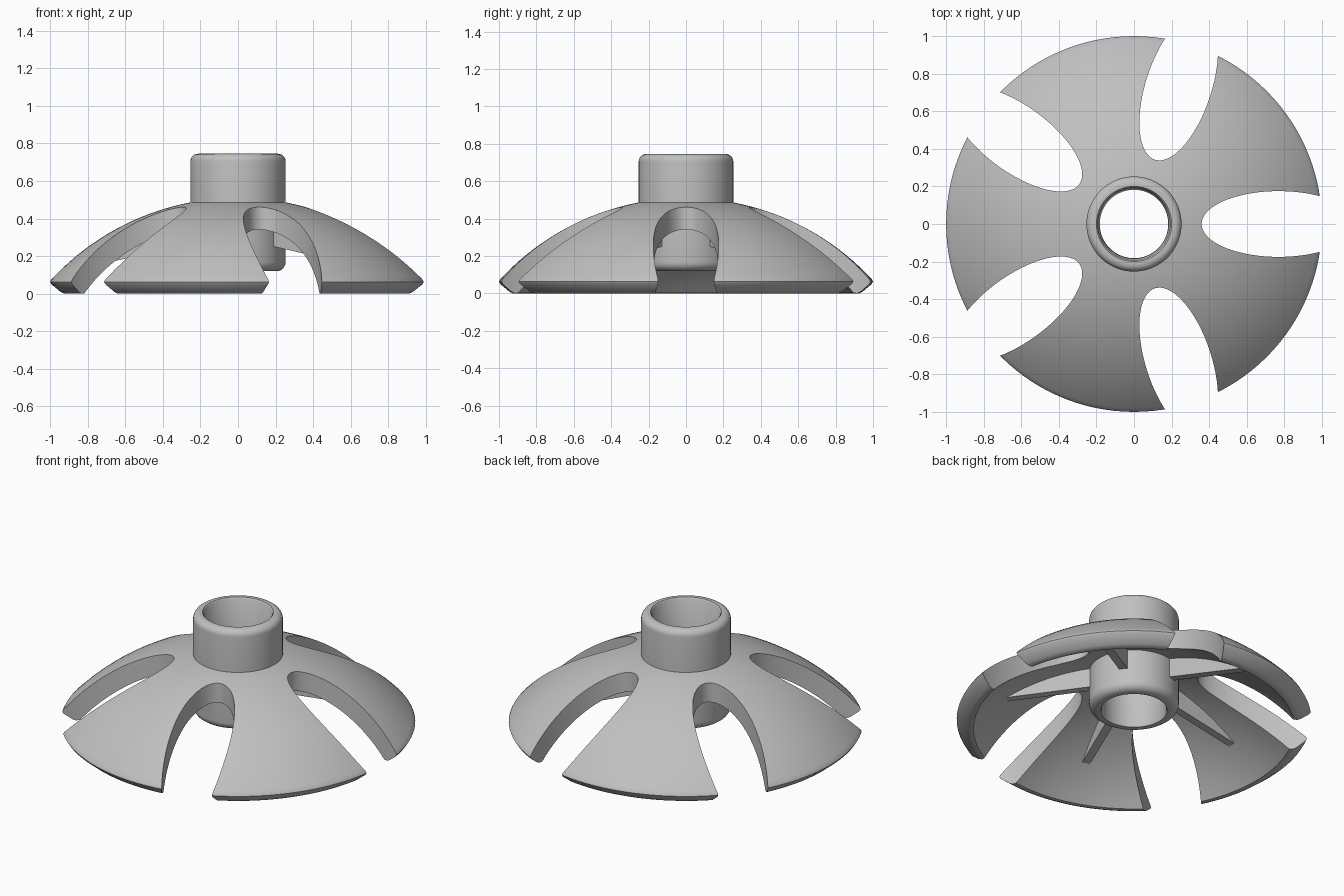
import bpy, bmesh, math
from mathutils import Matrix

cube = bpy.data.objects.get("Cube")
if cube:
    bpy.data.objects.remove(cube, do_unlink=True)

grey = bpy.data.materials.new("plain_grey")
grey.use_nodes = True
COLOUR = (0.53, 0.53, 0.53, 1)
grey.diffuse_color = COLOUR
grey.node_tree.nodes["Principled BSDF"].inputs["Base Color"].default_value = COLOUR

PETALS = 5
STEP = math.tau / PETALS
CENTRE_Z, OUTER_R, INNER_R = -0.843, 1.353, 1.238   # concentric dome spheres


def dome_z(r, radius):
    return CENTRE_Z + math.sqrt(radius ** 2 - r ** 2)


def make_object(name, bm):
    bmesh.ops.recalc_face_normals(bm, faces=bm.faces)
    mesh = bpy.data.meshes.new(name)
    bm.to_mesh(mesh)
    bm.free()
    mesh.materials.append(grey)
    ob = bpy.data.objects.new(name, mesh)
    bpy.context.collection.objects.link(ob)
    return ob


def lathe(name, profile, segments=120):
    """Revolve a closed (radius, z) profile about the z axis."""
    bm = bmesh.new()
    rings = []
    for i in range(segments):
        a = math.tau * i / segments
        rings.append([bm.verts.new((r * math.cos(a), r * math.sin(a), z)) for r, z in profile])
    for i, ring in enumerate(rings):
        nxt = rings[(i + 1) % segments]
        for j in range(len(profile)):
            k = (j + 1) % len(profile)
            bm.faces.new((ring[j], nxt[j], nxt[k], ring[k]))
    return make_object(name, bm)


def prism(bm, bottom, top):
    """Solid between two matching outlines."""
    lo = [bm.verts.new(p) for p in bottom]
    hi = [bm.verts.new(p) for p in top]
    bm.faces.new(lo)
    bm.faces.new(hi)
    for i in range(len(lo)):
        k = (i + 1) % len(lo)
        bm.faces.new((lo[i], lo[k], hi[k], hi[i]))
    return lo + hi


def smooth(ob, degrees):
    bpy.ops.object.select_all(action='DESELECT')
    ob.select_set(True)
    bpy.context.view_layer.objects.active = ob
    bpy.ops.object.shade_smooth_by_angle(angle=math.radians(degrees))


def corner(cx, cz, radius, start, steps=6):
    """Quarter-round for a profile, turning anticlockwise."""
    angles = [math.radians(start + 90 * i / steps) for i in range(steps + 1)]
    return [(cx + radius * math.cos(a), cz + radius * math.sin(a)) for a in angles]


# Domed shell with a rounded rim
STEPS = 18
hole = 0.22
outer = [hole + (0.98 - hole) * i / STEPS for i in range(STEPS + 1)]
inner = [0.905 + (hole - 0.905) * i / STEPS for i in range(STEPS + 1)]
rim = [(0.994, 0.075), (1, 0.063), (0.993, 0.05), (0.945, 0.01), (0.925, 0)]
shell = lathe("petal_dome", [(r, dome_z(r, OUTER_R)) for r in outer] + rim
              + [(r, dome_z(r, INNER_R)) for r in inner])

# Elliptical slots that split the shell into petals
bm = bmesh.new()
ellipse = [(0.77 + 0.41 * math.cos(math.tau * i / 96), 0.175 * math.sin(math.tau * i / 96))
           for i in range(96)]
for n in range(PETALS):
    verts = prism(bm, [(x, y, -0.5) for x, y in ellipse], [(x, y, 1) for x, y in ellipse])
    bmesh.ops.rotate(bm, verts=verts, matrix=Matrix.Rotation(n * STEP, 3, 'Z'))
cutter = make_object("slot_cutter", bm)
cutter.hide_render = True
cut = shell.modifiers.new("slots", 'BOOLEAN')
cut.operation = 'DIFFERENCE'
cut.solver = 'EXACT'
cut.object = cutter
bpy.context.view_layer.objects.active = shell
bpy.ops.object.modifier_apply(modifier=cut.name)
bpy.data.objects.remove(cutter, do_unlink=True)
smooth(shell, 32)

# Central tube with rounded ends and a slightly tapered bore
hub = lathe("hub_tube",
            corner(0.205, 0.168, 0.048, 270) + corner(0.213, 0.705, 0.04, 0)
            + [(0.2, 0.745), (0.192, 0.735), (0.182, 0.13), (0.187, 0.12)], 96)
smooth(hub, 40)

# Tapering ribs under the middle of each petal
bm = bmesh.new()
HALF = 0.024
side = [(0.22, 0.257), (0.735, 0.16)]
side += [(r, dome_z(r, INNER_R) + 0.04) for r in (0.74, 0.6, 0.45, 0.33, 0.22)]
for n in range(PETALS):
    verts = prism(bm, [(x, -HALF, z) for x, z in side], [(x, HALF, z) for x, z in side])
    bmesh.ops.rotate(bm, verts=verts, matrix=Matrix.Rotation((n + 0.5) * STEP, 3, 'Z'))
make_object("support_ribs", bm)
